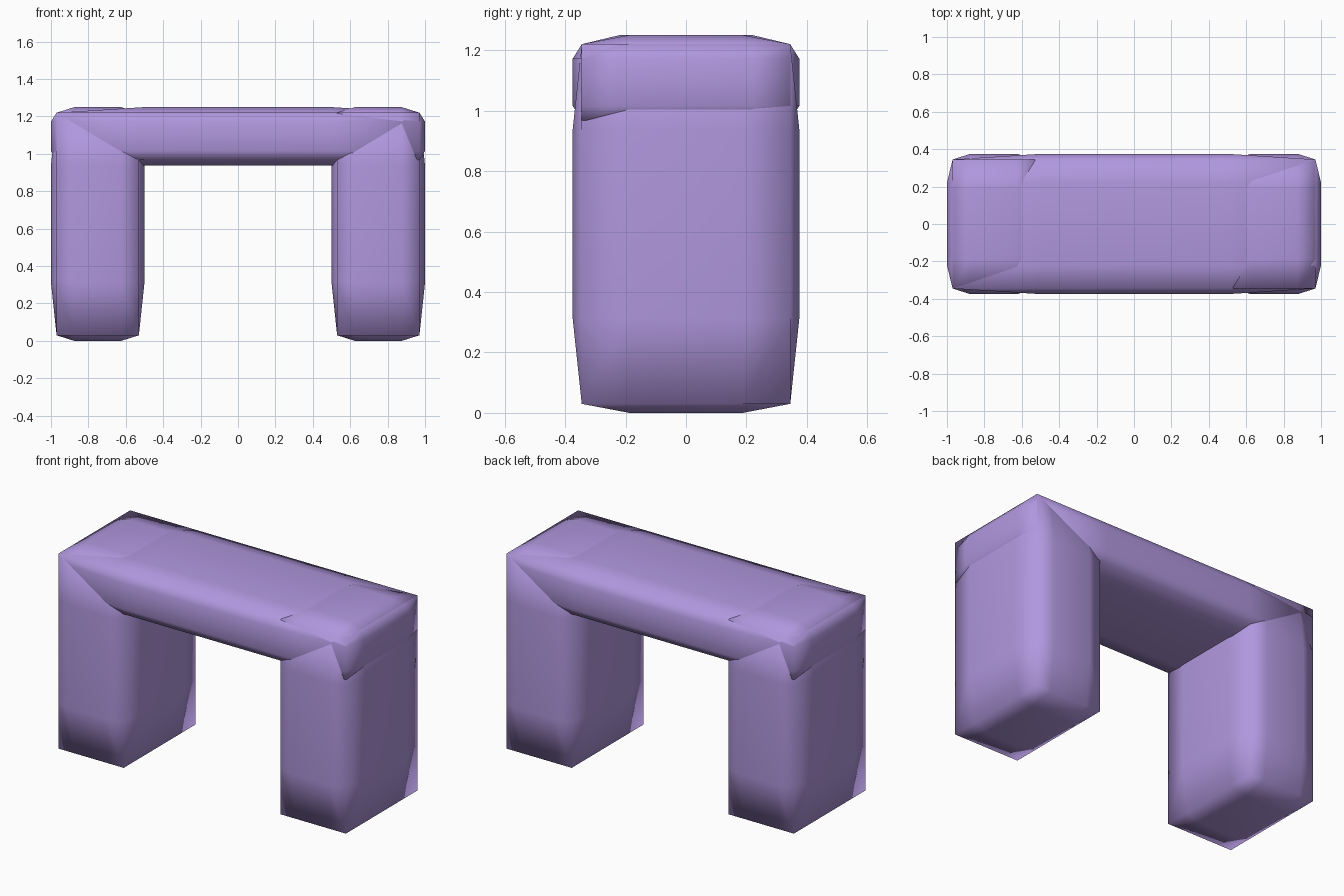
import bpy, bmesh

if "Cube" in bpy.data.objects:
    bpy.data.objects.remove(bpy.data.objects["Cube"])

lavender = bpy.data.materials.new("lavender")
lavender.diffuse_color = (0.44, 0.31, 0.73, 1)
lavender.use_nodes = True
lavender.node_tree.nodes["Principled BSDF"].inputs["Base Color"].default_value = lavender.diffuse_color

INSET = 0.03  # how far the box edges are pulled in


def pillow_box(name, center, size, knots):
    """Soft box: 3x3x3 cells, knots = inner loop offsets, edges pulled inward."""
    half = [s / 2 for s in size]
    axes = [(-h, -k, k, h) for h, k in zip(half, knots)]
    bm = bmesh.new()
    verts = {}

    def vert(idx):
        if idx not in verts:
            co = [axes[a][idx[a]] for a in range(3)]
            outer = [a for a in range(3) if idx[a] in (0, 3)]
            if len(outer) > 1:
                for a in outer:
                    co[a] -= INSET if co[a] > 0 else -INSET
            verts[idx] = bm.verts.new([c + o for c, o in zip(co, center)])
        return verts[idx]

    # six sides of 3x3 quads
    for a in range(3):
        b, c = (a + 1) % 3, (a + 2) % 3
        for side in (0, 3):
            for i in range(3):
                for j in range(3):
                    quad = []
                    for di, dj in ((0, 0), (1, 0), (1, 1), (0, 1)):
                        idx = [0, 0, 0]
                        idx[a], idx[b], idx[c] = side, i + di, j + dj
                        quad.append(vert(tuple(idx)))
                    bm.faces.new(quad if side else quad[::-1]).smooth = True
    mesh = bpy.data.meshes.new(name)
    bm.to_mesh(mesh)
    bm.free()
    mesh.materials.append(lavender)
    obj = bpy.data.objects.new(name, mesh)
    bpy.context.collection.objects.link(obj)
    return obj


# two upright legs
for side, label in ((-1, "left"), (1, "right")):
    pillow_box(label + "_leg", (side * 0.75, 0, 0.625), (0.5, 0.75, 1.25),
               (0.125, 0.1875, 0.3125))

# crossbeam over the legs
pillow_box("top_beam", (0, 0, 1.094), (2, 0.75, 0.312), (0.5, 0.22, 0.078))
